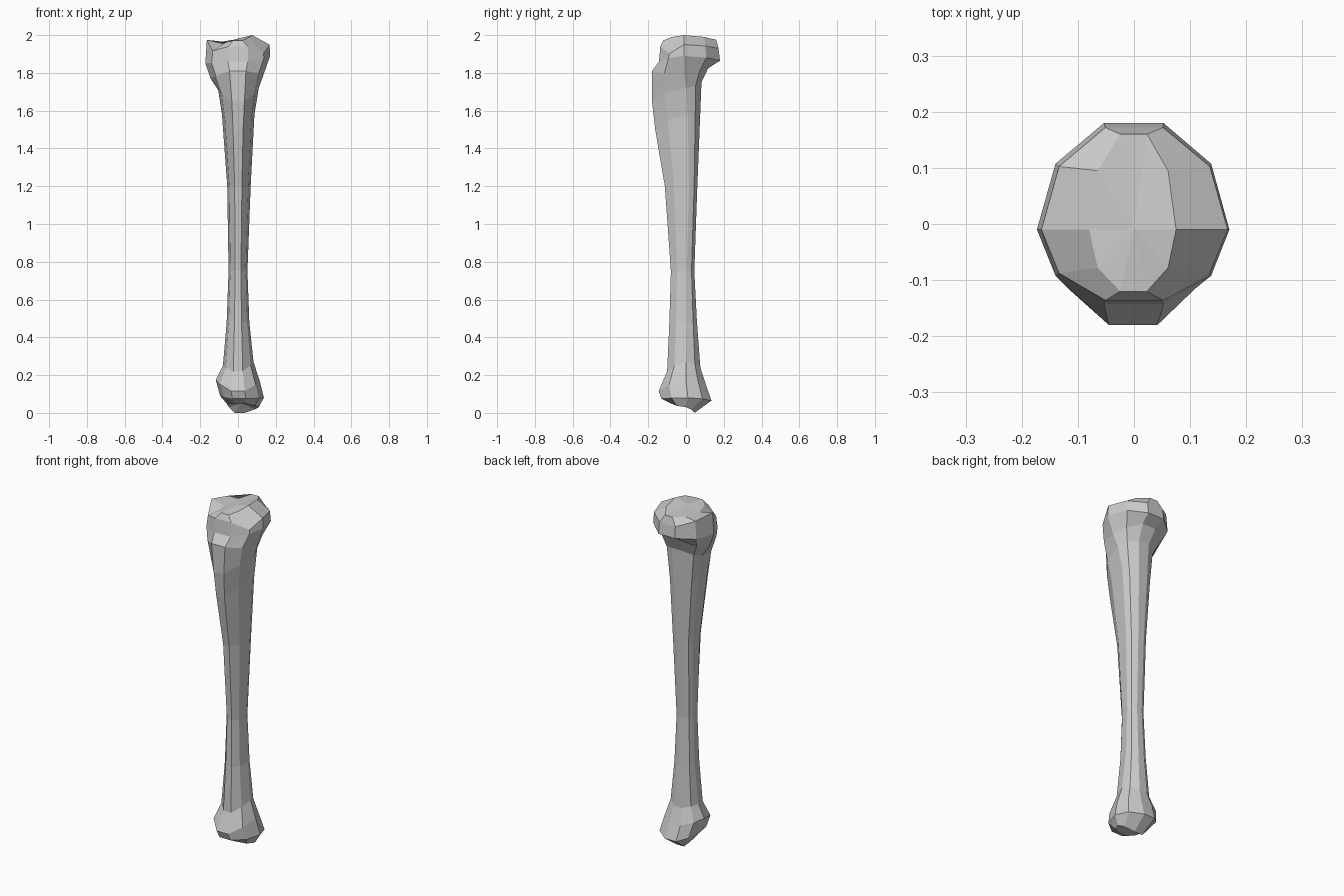
import bpy, bmesh, math

# Each ring: left x, right x, front y, back y, widest y, then z at left, right, front, back
HEAD = [
    (-.08, .075, -.12, .16, -.01, 1.955, 2.0, 1.972, 1.975),
    (-.165, .167, -.136, .172, -.01, 1.975, 1.95, 1.94, 1.93),
    (-.173, .17, -.143, .18, -.01, 1.85, 1.89, 1.86, 1.865),
    (-.145, .135, -.18, .12, -.01, 1.77, 1.79, 1.81, 1.83),
    (-.105, .11, -.18, .082, 0, 1.71, 1.72, 1.65, 1.75),
]
SHAFT = [
    (-.085, .087, -.163, .072, .01, 1.58, 1.58, 1.5, 1.5),
    (-.057, .067, -.112, .06, .015, 1.2, 1.2, 1.2, 1.2),
    (-.05, .05, -.08, .044, .005, .75, .75, .75, .75),
    (-.06, .06, -.088, .058, .005, .48, .48, .48, .48),
    (-.08, .082, -.1, .076, 0, .25, .27, .22, .24),
]
ANKLE = [
    (-.118, .115, -.145, .105, 0, .175, .17, .115, .15),
    (-.095, .137, -.13, .135, .01, .09, .08, .075, .065),
    (-.06, .11, -.08, .045, 0, .05, .03, .05, 0.0),
]
SIDES = 10


def add_ring(bm, xl, xr, yf, yb, cy, zl, zr, zf, zb):
    verts = []
    for i in range(SIDES):
        a = 2 * math.pi * i / SIDES
        u, v = math.cos(a), math.sin(a) / math.sin(math.radians(72))
        x = u * (xr if u > 0 else -xl)
        y = cy + v * ((yb - cy) if v > 0 else (cy - yf))
        w = v * v
        z = (1 - w) * (zr if u > 0 else zl) + w * (zb if v > 0 else zf)
        verts.append(bm.verts.new((x, y, z)))
    return verts


def add_cap(bm, ring, centre):
    c = bm.verts.new(centre)
    for i in range(SIDES):
        bm.faces.new((ring[i], ring[(i + 1) % SIDES], c))


bm = bmesh.new()
rings = [add_ring(bm, *r) for r in HEAD + SHAFT + ANKLE]

# Lower the front corners of the top rim
for i in (6, 9):
    rings[1][i].co.z -= .045

# Skin between neighbouring rings
for a, b in zip(rings, rings[1:]):
    for i in range(SIDES):
        j = (i + 1) % SIDES
        bm.faces.new((a[i], a[j], b[j], b[i]))

# Dished joint surfaces at both ends
add_cap(bm, rings[0], (0, -.01, 1.982))
add_cap(bm, rings[-1], (.02, 0, .05))
bmesh.ops.recalc_face_normals(bm, faces=bm.faces)

mesh = bpy.data.meshes.new("shin_bone")
bm.to_mesh(mesh)
bm.free()
bpy.context.collection.objects.link(bpy.data.objects.new("shin_bone", mesh))
